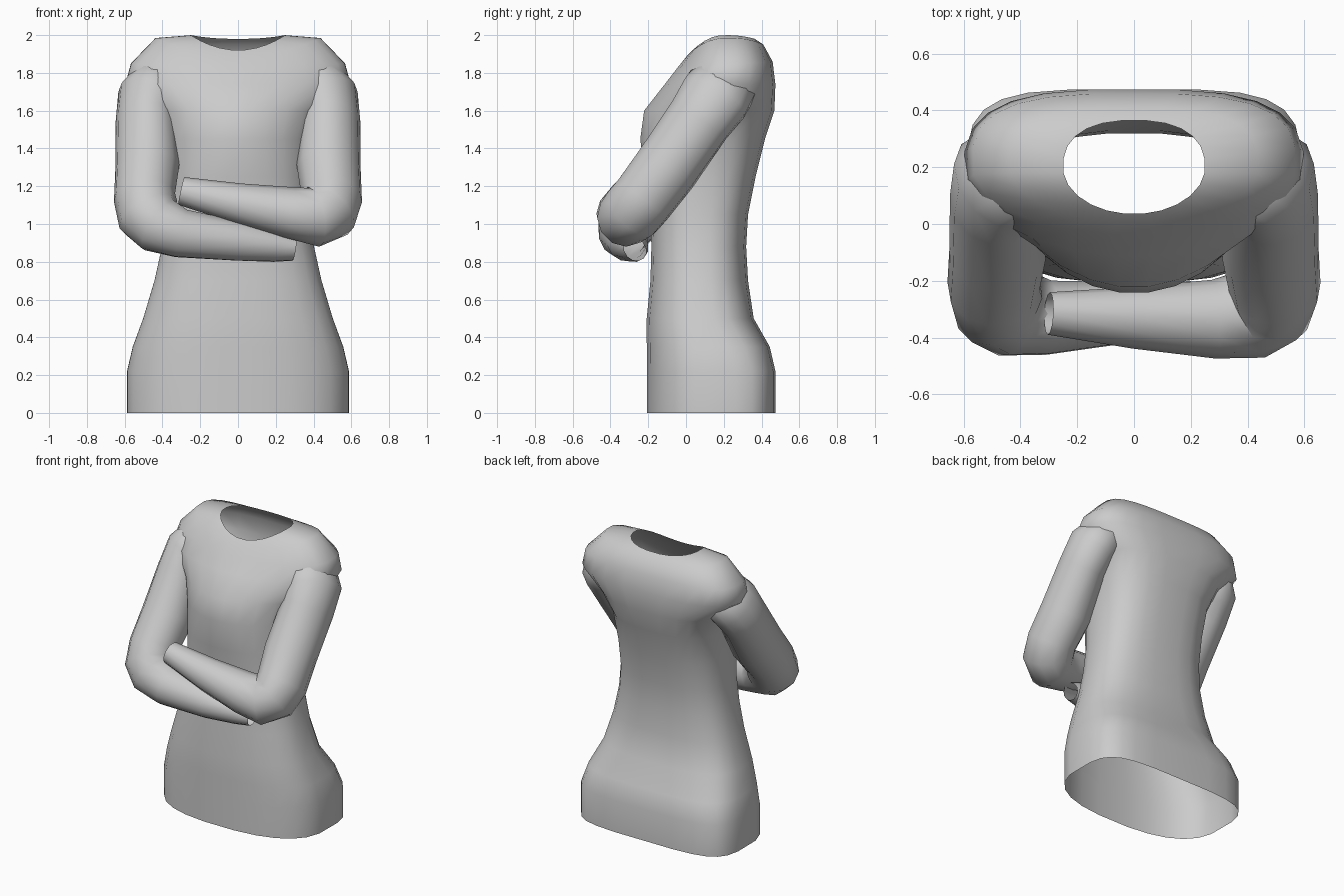
import bpy, bmesh, math
from mathutils import Vector

cube = bpy.data.objects.get("Cube")
if cube:
    bpy.data.objects.remove(cube, do_unlink=True)

GREY = (0.6, 0.6, 0.6, 1.0)
cloth = bpy.data.materials.new("grey_cloth")
cloth.use_nodes = True
cloth.diffuse_color = GREY
cloth.node_tree.nodes["Principled BSDF"].inputs["Base Color"].default_value = GREY


def loft(name, rings):
    """Skin a list of closed point rings into an open, smooth shell."""
    bm = bmesh.new()
    loops = [[bm.verts.new(p) for p in ring] for ring in rings]
    for a, b in zip(loops, loops[1:]):
        n = len(a)
        for i in range(n):
            j = (i + 1) % n
            bm.faces.new((a[i], a[j], b[j], b[i]))
    bmesh.ops.recalc_face_normals(bm, faces=bm.faces)
    mesh = bpy.data.meshes.new(name)
    bm.to_mesh(mesh)
    bm.free()
    mesh.materials.append(cloth)
    obj = bpy.data.objects.new(name, mesh)
    bpy.context.collection.objects.link(obj)
    bpy.ops.object.select_all(action='DESELECT')
    obj.select_set(True)
    bpy.context.view_layer.objects.active = obj
    bpy.ops.object.shade_smooth_by_angle(angle=math.radians(60))
    return obj


def body_ring(z_front, z_side, z_back, half, front, back, round_front, round_back, sides=24):
    """Rounded-box ring whose height and squareness may differ front to back."""
    ring = []
    for i in range(sides):
        t = math.tau * (i + 0.5) / sides
        c, s = math.cos(t), math.sin(t)
        power = round_back if s > 0 else round_front
        x = math.copysign(abs(c) ** (2 / power), c) * half
        y = math.copysign(abs(s) ** (2 / power), s)
        z_end = z_back if s > 0 else z_front
        z = z_side + (z_end - z_side) * s * s
        ring.append((x, (front + back) / 2 + y * (back - front) / 2, z))
    return ring


def sleeve_rings(path, side, sides=12):
    """Oval rings square to a path, carrying one axis along to avoid twist."""
    pts = [Vector(p[:3]) for p in path]
    axis = Vector((0, 1, 0))
    rings = []
    for i, (p, spec) in enumerate(zip(pts, path)):
        ahead = (pts[min(i + 1, len(pts) - 1)] - p).normalized()
        behind = (p - pts[max(i - 1, 0)]).normalized()
        tangent = (ahead + behind).normalized()
        axis = (axis - tangent * axis.dot(tangent)).normalized()
        other = tangent.cross(axis)
        ring = []
        for k in range(sides):
            t = math.tau * k / sides
            v = p + axis * math.cos(t) * spec[3] + other * math.sin(t) * spec[4]
            ring.append((v.x * side, v.y, v.z))
        rings.append(ring)
    return rings


# Torso: height, half width, front, back, front and back squareness
levels = [
    (0.0, 0.59, -0.21, 0.475, 2.5, 4.2),
    (0.22, 0.59, -0.21, 0.475, 2.5, 4.2),
    (0.35, 0.56, -0.21, 0.445, 2.5, 3.6),
    (0.5, 0.505, -0.21, 0.36, 2.5, 3),
    (0.7, 0.445, -0.19, 0.33, 2.5, 2.8),
    (0.88, 0.405, -0.185, 0.32, 2.5, 2.8),
    (1.05, 0.385, -0.19, 0.33, 2.4, 2.8),
    (1.25, 0.385, -0.22, 0.37, 2.2, 2.8),
    (1.45, 0.4, -0.245, 0.42, 1.9, 2.8),
    (1.6, 0.45, -0.225, 0.47, 1.8, 3),
    (1.74, 0.6, -0.115, 0.475, 1.9, 3),
]
torso = [body_ring(z, z, z, *rest) for z, *rest in levels]
# Shoulder yoke and open neckline
torso.append(body_ring(1.83, 1.85, 1.86, 0.57, -0.045, 0.46, 2, 3))
torso.append(body_ring(1.89, 1.985, 1.95, 0.44, 0.005, 0.41, 2.1, 2.8))
torso.append(body_ring(1.92, 2.0, 1.98, 0.25, 0.035, 0.365, 2, 2.4))
loft("torso", torso)

# Upper sleeve, shared by both arms: position and two radii
upper = [
    (0.35, 0.2, 1.76, 0.1, 0.1),
    (0.42, 0.19, 1.73, 0.19, 0.16),
    (0.475, 0.15, 1.665, 0.195, 0.165),
    (0.49, 0.07, 1.55, 0.18, 0.155),
    (0.48, -0.1, 1.3, 0.175, 0.17),
    (0.495, -0.22, 1.14, 0.17, 0.162),
]
# Crossed forearms: the left lies over the right
left_fore = [
    (0.475, -0.28, 1.07, 0.17, 0.165),
    (0.41, -0.32, 1.035, 0.155, 0.16),
    (0.28, -0.335, 1.06, 0.135, 0.14),
    (0.0, -0.33, 1.11, 0.105, 0.11),
    (-0.3, -0.315, 1.175, 0.075, 0.075),
]
right_fore = [
    (0.475, -0.28, 1.05, 0.17, 0.17),
    (0.42, -0.315, 0.995, 0.155, 0.16),
    (0.3, -0.33, 0.95, 0.13, 0.135),
    (0.0, -0.31, 0.91, 0.105, 0.11),
    (-0.2, -0.28, 0.88, 0.085, 0.08),
    (-0.3, -0.27, 0.865, 0.065, 0.055),
]
loft("left_sleeve", sleeve_rings(upper + left_fore, 1))
loft("right_sleeve", sleeve_rings(upper + right_fore, -1))
